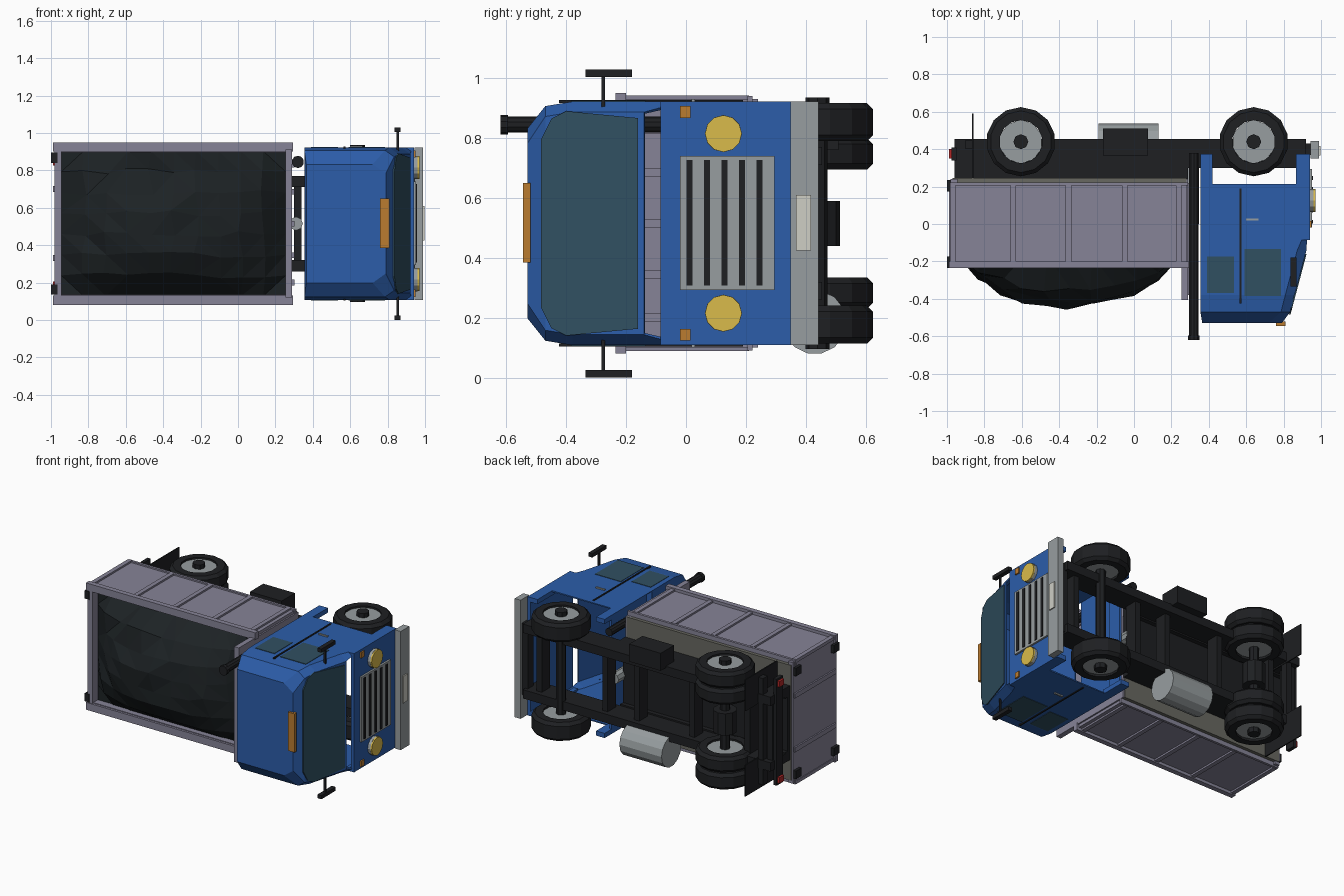
import bpy, bmesh, math, random
from mathutils import Vector, Matrix

if "Cube" in bpy.data.objects:
    bpy.data.objects.remove(bpy.data.objects["Cube"])

# The truck lies on its side: nose +x, roof -y, width along z (mid-plane z = ZC)
random.seed(4)
ZC = 0.515


def mat(name, r, g, b):
    m = bpy.data.materials.new(name)
    m.diffuse_color = (r, g, b, 1)
    m.use_nodes = True
    m.node_tree.nodes["Principled BSDF"].inputs["Base Color"].default_value = m.diffuse_color
    return m


BLUE = mat("blue_paint", 0.025, 0.11, 0.40)
DARK = mat("black", 0.013, 0.014, 0.016)
BED = mat("bed_grey", 0.24, 0.23, 0.31)
UNDER = mat("underside", 0.14, 0.14, 0.12)
GREY = mat("metal", 0.31, 0.34, 0.35)
COAL = mat("load", 0.012, 0.016, 0.018)
GLASS = mat("glass", 0.03, 0.08, 0.12)
YELLOW = mat("lamp_yellow", 0.70, 0.50, 0.07)
ORANGE = mat("lamp_orange", 0.50, 0.20, 0.03)
RED = mat("lamp_red", 0.45, 0.02, 0.02)
WHITE = mat("plate_white", 0.62, 0.62, 0.56)


def make(name, bm, m, normals=True):
    if normals:
        bmesh.ops.recalc_face_normals(bm, faces=bm.faces)
    me = bpy.data.meshes.new(name)
    bm.to_mesh(me)
    bm.free()
    me.materials.append(m)
    ob = bpy.data.objects.new(name, me)
    bpy.context.collection.objects.link(ob)
    return ob


def box(name, m, x, y, z):
    bm = bmesh.new()
    bmesh.ops.create_cube(bm, size=1)
    for v in bm.verts:
        v.co = [(a[0] + a[1]) / 2 + c * (a[1] - a[0]) for a, c in zip((x, y, z), v.co)]
    return make(name, bm, m)


def flip(z):
    return (2 * ZC - z[1], 2 * ZC - z[0])


def pair(name, m, x, y, z):
    box(name + "_a", m, x, y, z)
    box(name + "_b", m, x, y, flip(z))


def cyl(name, m, p, q, r, n=12):
    p, q = Vector(p), Vector(q)
    bm = bmesh.new()
    rot = Vector((0, 0, 1)).rotation_difference(q - p).to_matrix().to_4x4()
    bmesh.ops.create_cone(bm, cap_ends=True, segments=n, radius1=r, radius2=r,
                          depth=(q - p).length, matrix=Matrix.Translation((p + q) / 2) @ rot)
    return make(name, bm, m)


def wheel(name, x, y, z0, z1, outer):
    # tyre: closed profile turned about the axle
    prof = [(.115, z0), (.165, z0), (.185, z0 + .02), (.185, z1 - .02), (.165, z1), (.115, z1)]
    bm = bmesh.new()
    n = 14
    rings = [[bm.verts.new((x + r * math.cos(2 * math.pi * (i + .5) / n),
                            y + r * math.sin(2 * math.pi * (i + .5) / n), z))
              for r, z in prof] for i in range(n)]
    for i in range(n):
        a, b = rings[i], rings[(i + 1) % n]
        for j in range(6):
            k = (j + 1) % 6
            bm.faces.new((a[j], a[k], b[k], b[j]))
    make(name + "_tyre", bm, DARK)
    cyl(name + "_rim", GREY, (x, y, z0 + .015), (x, y, z1 - .012), .117, 10)
    if outer:
        top = outer > 0
        cyl(name + "_hub", DARK, (x, y, z1 - .03 if top else z0 + .03),
            (x, y, z1 + .018 if top else z0 - .018), .04, 8)


# wheels: single front, double rear
for tag, f in (("upper", lambda z: z), ("lower", flip)):
    s = 1 if tag == "upper" else -1
    wheel("front_wheel_" + tag, .64, .44, *f((.79, .917)), s)
    wheel("rear_outer_wheel_" + tag, -.605, .44, *f((.808, .917)), s)
    wheel("rear_inner_wheel_" + tag, -.605, .44, *f((.695, .80)), 0)
for nm, x in (("front", .64), ("rear", -.605)):
    cyl(nm + "_axle", DARK, (x, .44, .15), (x, .44, .88), .032, 8)
cyl("differential", DARK, (-.605, .44, .44), (-.605, .44, .59), .075, 10)

# chassis
pair("frame_rail", DARK, (-.96, .92), (.30, .455), (.71, .77))
pair("bed_subframe", DARK, (-.96, .29), (.24, .30), (.70, .77))
box("under_plate", DARK, (-.96, .29), (.246, .27), (.27, .76))
for i, x in enumerate((-.95, -.78, -.36, .06, .30, .80)):
    box(f"cross_member_{i}", DARK, (x, x + .04), (.33, .42), (.30, .73))
box("rear_beam", DARK, (-.90, -.86), (.40, .45), (.15, .88))
box("light_bar", DARK, (-.975, -.95), (.34, .41), (.15, .88))
pair("rear_lamp", RED, (-.99, -.97), (.35, .40), (.825, .865))
pair("mud_flap", DARK, (-.865, -.857), (.245, .59), (.70, .915))
box("battery_box", DARK, (-.165, .075), (.365, .51), (.76, .88))
cyl("fuel_tank", GREY, (-.19, .43, .185), (.13, .43, .185), .107, 14)
cyl("exhaust_stack", DARK, (.32, .38, .845), (.32, -.60, .845), .027, 10)
cyl("exhaust_cap", DARK, (.32, -.595, .845), (.32, -.62, .845), .033, 10)
cyl("lift_cylinder", GREY, (.31, .34, .515), (.31, 0, .515), .037, 8)

# dump bed
box("bed_floor", UNDER, (-.97, .28), (.215, .245), (.12, .91))
pair("bed_side", BED, (-.97, .28), (-.22, .21), (.895, .93))
pair("bed_top_rail", BED, (-.99, .295), (-.235, -.20), (.90, .95))
pair("bed_bottom_rail", BED, (-.985, .29), (.205, .222), (.90, .94))
for i, x in enumerate((-.97, -.645, -.35, -.05, .24)):
    pair(f"bed_rib_{i}", BED, (x - .015, x + .015), (-.20, .21), (.92, .942))
box("tailgate", BED, (-.98, -.945), (-.23, .24), (.10, .93))
for i, z in enumerate((.33, .70)):
    box(f"tailgate_rib_{i}", BED, (-.99, -.97), (-.22, .23), (z - .016, z + .016))
box("headboard", BED, (.255, .29), (-.405, .24), (.12, .91))
for i, z in enumerate((.20, .345, .515, .685, .83)):
    box(f"headboard_rib_{i}", BED, (.285, .302), (-.38, .22), (z - .015, z + .015))
for nm, y in (("upper", (-.235, -.175)), ("lower", (.175, .235))):
    pair("hinge_" + nm, DARK, (-1, -.965), y, (.84, .895))

# heaped load: faceted mound
bm = bmesh.new()
bmesh.ops.create_grid(bm, x_segments=10, y_segments=7, size=1)
for v in bm.verts:
    u, w = v.co.x, v.co.y
    edge = max(abs(u), abs(w)) > .99
    h = max(0, 1 - abs(u) ** 2.2) ** .8 * max(0, 1 - abs(w) ** 2.6) ** .8
    jit = 0 if edge else random.uniform(-.018, .018)
    v.co = (-.345 + .60 * u + jit, -.17 - .275 * h + jit, ZC + .388 * w - jit)
bmesh.ops.triangulate(bm, faces=bm.faces)
make("load_heap", bm, COAL)

# cab shell: open-bottomed loft from roof downward (y, front x, rear x, side inset, corner cut)
sections = [(-.53, .79, .365, .09, .05), (-.47, .835, .355, .015, .035),
            (-.38, .858, .355, 0, .035), (-.14, .922, .355, 0, .035),
            (-.085, .925, .355, 0, .02), (.215, .925, .355, 0, .02)]
bm = bmesh.new()
rings = []
for y, xf, xr, ins, c in sections:
    half = .407 - ins
    pts = [(xr, -half), (xf - 1.4 * c, -half), (xf, -half + c),
           (xf, half - c), (xf - 1.4 * c, half), (xr, half)]
    rings.append([bm.verts.new((x, y, ZC + z)) for x, z in pts])
bm.faces.new(rings[0])
for i in range(5):
    for j in range(6):
        if (j == 2 and i >= 3) or (j == 5 and i == 3):   # slot below windscreen, rear slot
            continue
        k = (j + 1) % 6
        bm.faces.new((rings[i][j], rings[i][k], rings[i + 1][k], rings[i + 1][j]))
cab = make("cab_shell", bm, BLUE)
mod = cab.modifiers.new("thickness", 'SOLIDIFY')
mod.thickness = .01
mod.offset = -1
box("front_panel", BLUE, (.918, .94), (-.085, .375), (.108, .922))
pair("front_skirt", BLUE, (.865, .94), (.10, .375), (.89, .922))
pair("nose_side", BLUE, (.88, .93), (-.085, .215), (.90, .922))
pair("rear_skirt", BLUE, (.355, .42), (.20, .375), (.89, .922))
box("cab_rear_lower", BLUE, (.355, .37), (.20, .30), (.11, .92))

# windscreen follows the raked front
bm = bmesh.new()
outline = [(-.485, .28), (-.45, .35), (-.40, .375), (-.16, .352)]
outline = outline + [(y, -z) for y, z in reversed(outline)]
lo = [bm.verts.new((.922 + (y + .14) * .2655 + .006, y, ZC + z)) for y, z in outline]
bm.faces.new(lo)
ext = bmesh.ops.extrude_face_region(bm, geom=list(bm.faces))
bmesh.ops.translate(bm, vec=(-.008, 0, 0),
                    verts=[g for g in ext["geom"] if isinstance(g, bmesh.types.BMVert)])
make("windscreen", bm, GLASS)

# cab side details
pair("rear_side_window", GLASS, (.39, .535), (-.37, -.175), (.915, .925))
pair("door_window", GLASS, (.59, .785), (-.385, -.135), (.915, .925))
pair("door_seam", DARK, (.565, .575), (-.425, .19), (.917, .927))
pair("door_handle", GREY, (.60, .665), (.018, .03), (.92, .93))
pair("mirror_arm", DARK, (.848, .86), (-.282, -.27), (.90, 1.01))
pair("mirror_head", DARK, (.838, .868), (-.335, -.18), (1.005, 1.03))
box("roof_lamp", ORANGE, (.76, .81), (-.545, -.52), (.385, .65))

# nose details
box("bumper", GREY, (.945, .99), (.35, .443), (.108, .922))
box("bumper_mount", DARK, (.90, .95), (.37, .43), (.27, .76))
box("blank_plate", WHITE, (.98, .998), (.367, .417), (.425, .61))
box("grille", GREY, (.93, .953), (-.02, .295), (.293, .74))
for i in range(5):
    y = .012 + .0585 * i
    box(f"grille_slot_{i}", DARK, (.94, .958), (y - .01, y + .01), (.307, .727))
for nm, z in (("a", .215), ("b", 2 * ZC - .215)):
    cyl("headlight_ring_" + nm, GREY, (.93, .125, z), (.96, .125, z), .062)
    cyl("headlight_" + nm, YELLOW, (.955, .125, z), (.97, .125, z), .0615)
pair("indicator", ORANGE, (.935, .95), (-.02, .015), (.868, .907))
